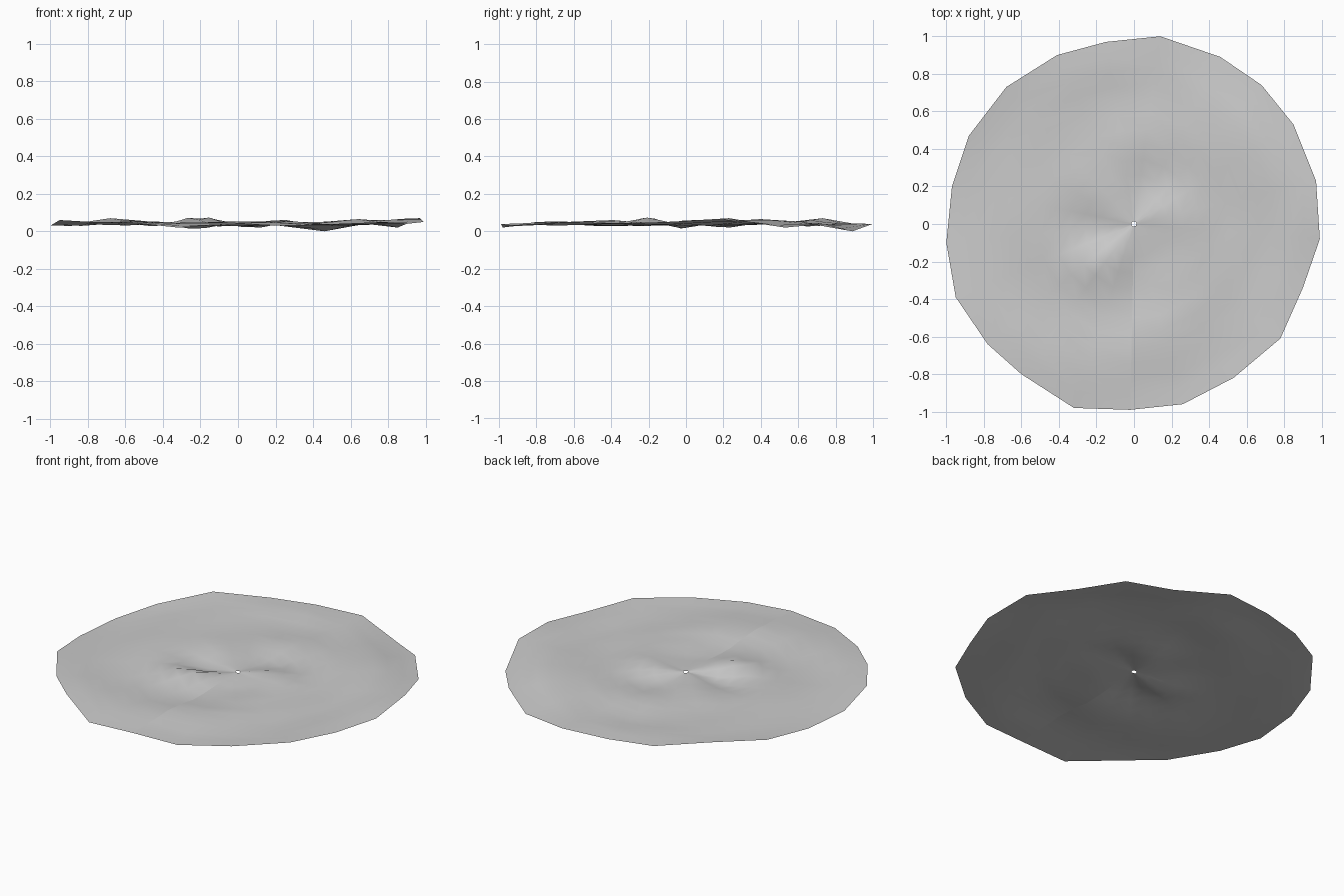
import bpy, math, random
from mathutils import Vector

random.seed(4)
cube = bpy.data.objects.get("Cube")
if cube:
    bpy.data.objects.remove(cube, do_unlink=True)

# Grey surface material
grey = bpy.data.materials.new("plain_grey")
grey.use_nodes = True
colour = (0.6, 0.6, 0.6, 1)
grey.diffuse_color = colour
grey.node_tree.nodes["Principled BSDF"].inputs["Base Color"].default_value = colour

MID = 0.043
RINGS = 12
HOLE = 0.014

# Uneven rim, starting at the front seam: x, y, height offset
rim = [
    (-.02, -.99, 0), (.26, -.96, -.01), (.53, -.82, 0), (.78, -.61, .01),
    (.9, -.34, 0), (.99, -.08, .01), (.97, .23, .03), (.85, .53, -.02),
    (.68, .74, 0), (.46, .89, -.04), (.14, 1, 0), (-.15, .97, 0),
    (-.41, .9, 0), (-.68, .73, .03), (-.88, .47, 0), (-.97, .2, -.01),
    (-1, -.1, -.01), (-.95, -.39, .02), (-.78, -.64, .01), (-.6, -.8, .01),
    (-.32, -.98, -.02),
]

# Ridges and troughs of the swirl: angle in degrees, radius, height
folds = [(150, .36, .02), (185, .25, -.03), (225, .28, .03), (285, .25, -.01),
         (15, .24, .02), (75, .24, -.02), (30, .84, .025)]


def height(x, y):
    """Spiral folds near the middle, broad ripples further out."""
    r, a = math.hypot(x, y), math.atan2(y, x)
    z = 0.009 * math.sin(3 * a + 9 * r) * min(1, r * 2)
    for deg, fr, h in folds:
        turn = math.remainder(a - math.radians(deg) + 1.2 * (r - fr), math.tau)
        z += h * math.exp(-(turn / 0.42) ** 2 - ((r - fr) / 0.14) ** 2)
    return z


# Sheet grid from the small hole to the rim, with one open seam
verts, faces = [], []
columns = rim + rim[:1]
jitter = [[random.uniform(-.005, .005) for c in rim] for r in range(RINGS + 1)]
for ring in range(RINGS + 1):
    t = ring / RINGS
    for c, (x, y, dz) in enumerate(columns):
        k = HOLE + (1 - HOLE) * t
        px, py = x * k, y * k
        inner = height(px, py) + jitter[ring][c % len(rim)] * min(1, 2 * t)
        edge = max(0, (t - 0.8) / 0.2)
        verts.append(Vector((px, py, MID + inner * (1 - edge) + dz * edge)))

n = len(columns)
for ring in range(RINGS):
    for c in range(n - 1):
        a = ring * n + c
        faces.append((a, a + n, a + n + 1, a + 1))

# Rest the lowest point on the ground
low = min(v.z for v in verts)
for v in verts:
    v.z -= low

mesh = bpy.data.meshes.new("rippled_disc")
mesh.from_pydata(verts, [], faces)
mesh.materials.append(grey)
mesh.shade_smooth()
disc = bpy.data.objects.new("rippled_disc", mesh)
bpy.context.collection.objects.link(disc)
